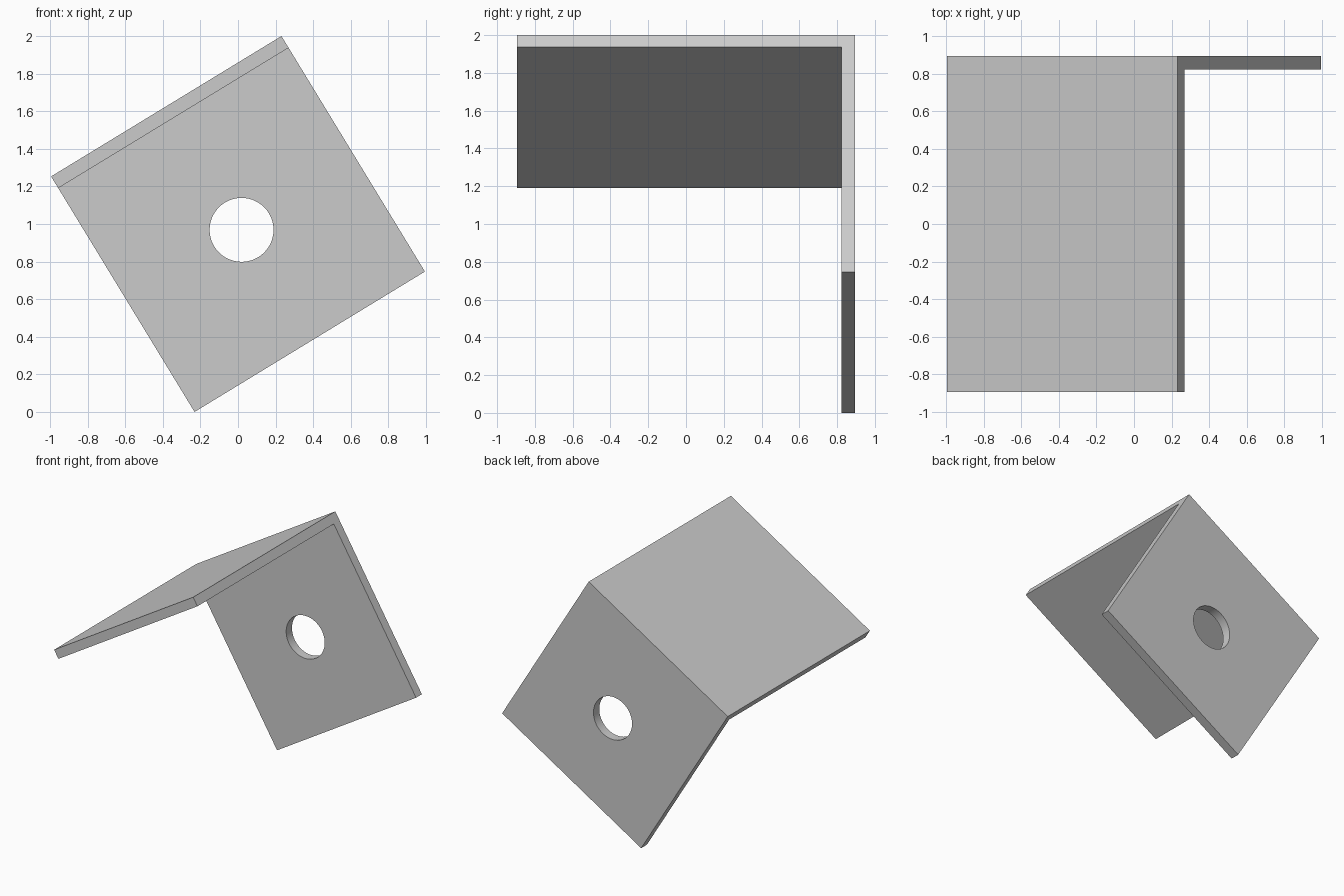
import bpy, bmesh
from math import radians
from mathutils import Matrix

if "Cube" in bpy.data.objects:
    bpy.data.objects.remove(bpy.data.objects["Cube"])

W, H, T = 1.435, 1.467, 0.073      # width, plate height, thickness
D = 0.895                          # half depth
HOLE_R = 0.17
place = Matrix.Translation((0, 0, 1)) @ Matrix.Rotation(radians(-31.35), 4, 'Y')


def make_object(name, bm):
    bmesh.ops.recalc_face_normals(bm, faces=bm.faces)
    bm.transform(place)
    mesh = bpy.data.meshes.new(name)
    bm.to_mesh(mesh)
    bm.free()
    ob = bpy.data.objects.new(name, mesh)
    bpy.context.collection.objects.link(ob)
    return ob


# L-shaped bracket: side profile extruded across the width
h = H / 2
profile = [(D, -h), (D, h), (-D, h), (-D, h - T), (D - T, h - T), (D - T, -h)]
bm = bmesh.new()
face = bm.faces.new([bm.verts.new((-W / 2, y, z)) for y, z in profile])
ext = bmesh.ops.extrude_face_region(bm, geom=[face])
moved = [v for v in ext['geom'] if isinstance(v, bmesh.types.BMVert)]
bmesh.ops.translate(bm, verts=moved, vec=(W, 0, 0))
bracket = make_object("angle_bracket", bm)

# Round hole centred on the visible inner face of the back plate
bm = bmesh.new()
bmesh.ops.create_cone(
    bm, cap_ends=True, segments=64, radius1=HOLE_R, radius2=HOLE_R, depth=0.4,
    matrix=Matrix.Translation((0, D - T / 2, -T / 2)) @ Matrix.Rotation(radians(90), 4, 'X'))
cutter = make_object("hole_cutter", bm)
cutter.hide_render = True

mod = bracket.modifiers.new("hole", 'BOOLEAN')
mod.operation = 'DIFFERENCE'
mod.solver = 'EXACT'
mod.object = cutter
bpy.context.view_layer.objects.active = bracket
bracket.select_set(True)
bpy.ops.object.modifier_apply(modifier=mod.name)
bpy.data.objects.remove(cutter)

# Smooth hole wall, sharp plate edges
bpy.ops.object.shade_smooth_by_angle(angle=radians(30))
